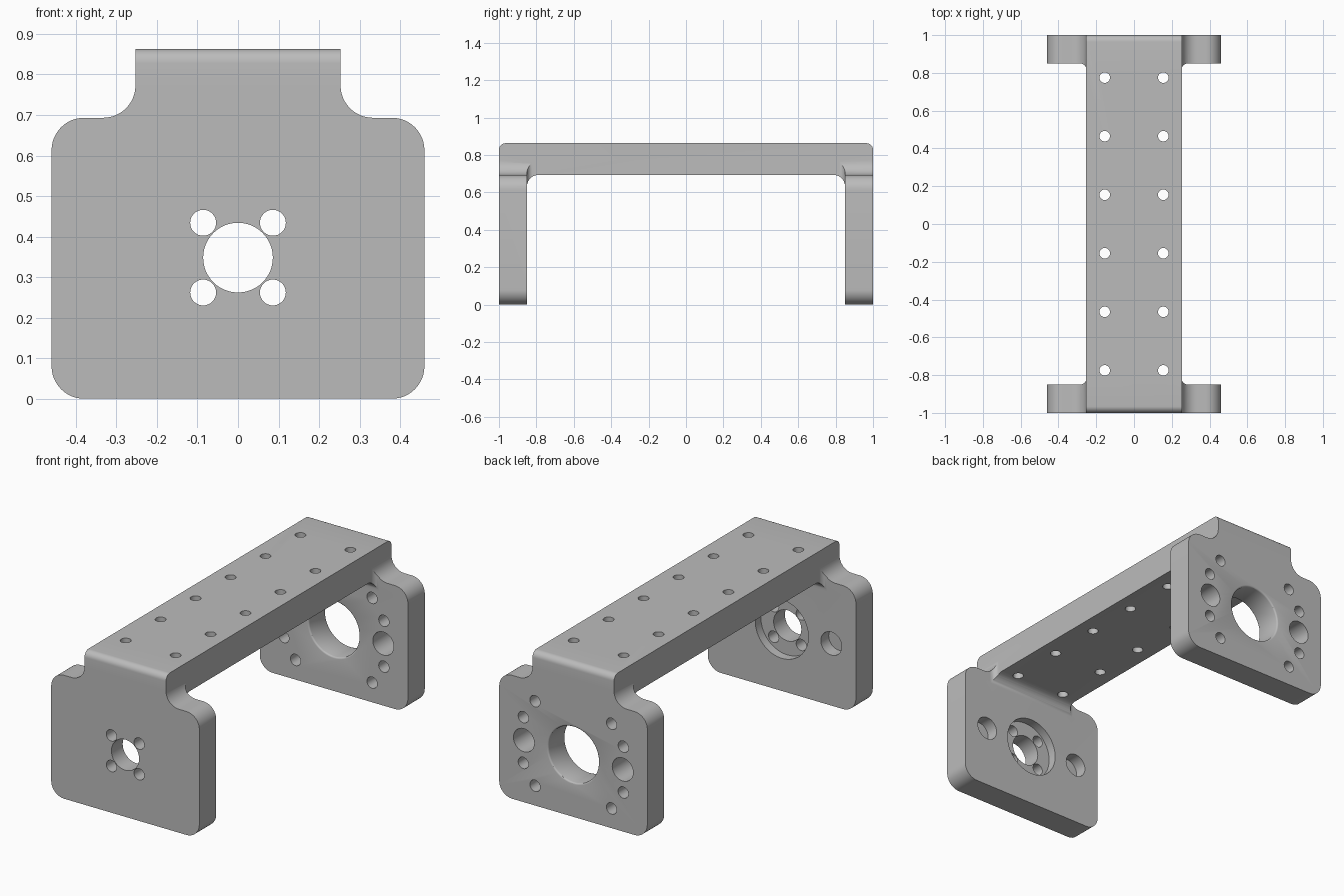
import bpy, math
from mathutils import Vector

cube = bpy.data.objects.get("Cube")
if cube:
    bpy.data.objects.remove(cube, do_unlink=True)

metal = bpy.data.materials.new("plain grey metal")
metal.use_nodes = True
GREY = (0.5, 0.5, 0.5, 1)
metal.diffuse_color = GREY
metal.node_tree.nodes["Principled BSDF"].inputs["Base Color"].default_value = GREY

HALF_W, NECK, PLATE_TOP, TOP = 0.46, 0.253, 0.693, 0.863
INNER_Y, CORNER = 0.85, 0.08
HUB_Z = 0.348


def arc(cx, cy, r, a0, a1, n=12):
    angles = [math.radians(a0 + (a1 - a0) * i / n) for i in range(n + 1)]
    return [(cx + r * math.cos(a), cy + r * math.sin(a)) for a in angles]


def mirrored(half):
    return half + [(-u, v) for u, v in reversed(half)]


def prism(name, outline, axis, lo, hi):
    """Extrude a 2D outline along an axis; outline holds the other two coordinates in order."""
    def place(p, d):
        c = list(p)
        c.insert(axis, d)
        return Vector(c)
    n = len(outline)
    verts = [place(p, d) for d in (lo, hi) for p in outline]
    faces = [list(range(n))[::-1], list(range(n, 2 * n))]
    faces += [[i, (i + 1) % n, n + (i + 1) % n, n + i] for i in range(n)]
    mesh = bpy.data.meshes.new(name)
    mesh.from_pydata(verts, [], faces)
    obj = bpy.data.objects.new(name, mesh)
    bpy.context.collection.objects.link(obj)
    bpy.context.view_layer.objects.active = obj
    bpy.ops.object.select_all(action='DESELECT')
    obj.select_set(True)
    bpy.ops.object.mode_set(mode='EDIT')
    bpy.ops.mesh.select_all(action='SELECT')
    bpy.ops.mesh.normals_make_consistent(inside=False)
    bpy.ops.object.mode_set(mode='OBJECT')
    return obj


def boolean(target, cutter, operation='DIFFERENCE'):
    bpy.context.view_layer.objects.active = target
    mod = target.modifiers.new("cut", 'BOOLEAN')
    mod.operation, mod.solver, mod.object = operation, 'EXACT', cutter
    bpy.ops.object.modifier_apply(modifier=mod.name)
    bpy.data.objects.remove(cutter, do_unlink=True)


def drill(x, v, r, axis, lo, hi, n=32):
    boolean(bracket, prism("drill", arc(x, v, r, 0, 360 - 360 / n, n - 1), axis, lo, hi))


# U-shaped body: side profile with rounded outer edges and filleted inner corners
side = [(INNER_Y, -0.1), (1, -0.1)] + arc(0.965, TOP - 0.035, 0.035, 0, 90, 8)
under = arc(INNER_Y - 0.06, PLATE_TOP - 0.06, 0.06, 0, 90, 8)
outline = side + [(-y, z) for y, z in reversed(side)]
outline += [(-y, z) for y, z in under] + under[::-1]
bracket = prism("bracket", outline, 0, -0.6, 0.6)

# Front silhouette: rounded end plates with a narrower neck
half = arc(HALF_W - CORNER, CORNER, CORNER, -90, 0)
half += arc(HALF_W - CORNER, PLATE_TOP - CORNER, CORNER, 0, 90)
half += arc(NECK + CORNER, PLATE_TOP + CORNER, CORNER, 270, 180) + [(NECK, 1)]
boolean(bracket, prism("silhouette", mirrored(half), 1, -1.2, 1.2), 'INTERSECT')

# Narrow the bridge between the plates, leaving small fillets at its ends
R = 0.032
for s in (-1, 1):
    end = [(1, INNER_Y)] + arc(NECK + R, INNER_Y - R, R, 90, 180, 8)
    plan = end + [(x, -y) for x, y in reversed(end)]
    boolean(bracket, prism("side_cut", [(s * x, y) for x, y in plan], 2, -0.2, 1.2))

# Two rows of holes through the bridge
for x in (-0.155, 0.155):
    for i in range(6):
        drill(x, -0.775 + 0.31 * i, 0.028, 2, 0.5, 1, 24)

# Front plate: recess, hub hole, four screw holes and two blind pockets
drill(0, HUB_Z, 0.165, 1, -INNER_Y - 0.05, -0.7, 64)
drill(0, HUB_Z, 0.086, 1, -1.1, -0.7, 48)
for sx in (-1, 1):
    for sz in (-1, 1):
        drill(sx * 0.086, HUB_Z + sz * 0.086, 0.032, 1, -1.1, -0.7)
    drill(sx * 0.307, HUB_Z, 0.065, 1, -INNER_Y - 0.07, -0.7)

# Back plate: large bore with eased rims, side holes and a bolt circle
drill(0, HUB_Z, 0.156, 1, 0.7, 1.1, 64)
rims = [e.index for e in bracket.data.edges
        if all(abs((bracket.data.vertices[v].co.xz - Vector((0, HUB_Z))).length - 0.156) < 1e-3
               and bracket.data.vertices[v].co.y > 0 for v in e.vertices)
        and abs(bracket.data.vertices[e.vertices[0]].co.y - bracket.data.vertices[e.vertices[1]].co.y) < 1e-3]
weight = bracket.data.attributes.new("bevel_weight_edge", 'FLOAT', 'EDGE')
for i in rims:
    weight.data[i].value = 1
bevel = bracket.modifiers.new("eased_rim", 'BEVEL')
bevel.limit_method, bevel.width, bevel.segments = 'WEIGHT', 0.009, 3
bpy.ops.object.modifier_apply(modifier=bevel.name)
for sx in (-1, 1):
    drill(sx * 0.307, HUB_Z, 0.065, 1, 0.7, 1.1)
    for angle in (-45, -22.5, 22.5, 45):
        a = math.radians(angle)
        drill(sx * 0.336 * math.cos(a), HUB_Z + 0.336 * math.sin(a), 0.032, 1, 0.7, 1.1, 24)

# Finish: one material, smooth curves with sharp edges kept
bracket.data.materials.clear()
bracket.data.materials.append(metal)
for p in bracket.data.polygons:
    p.material_index = 0
bpy.ops.object.select_all(action='DESELECT')
bracket.select_set(True)
bpy.context.view_layer.objects.active = bracket
bpy.ops.object.shade_smooth_by_angle(angle=math.radians(30))
